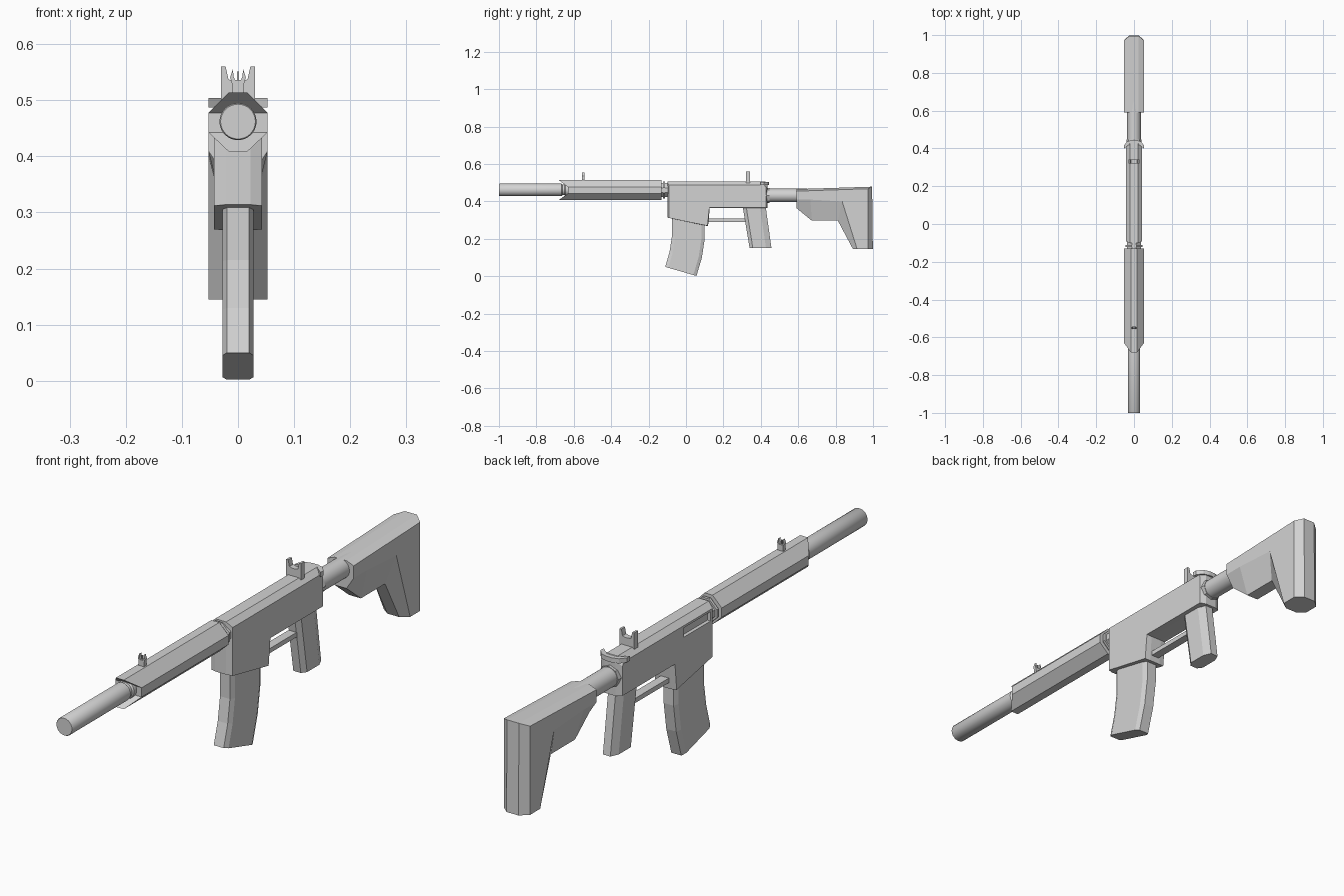
import bpy, bmesh, math

cube = bpy.data.objects.get("Cube")
if cube:
    bpy.data.objects.remove(cube, do_unlink=True)

grey = bpy.data.materials.new("light_grey")
grey.use_nodes = True
COLOR = (0.65, 0.65, 0.65, 1)
grey.diffuse_color = COLOR
grey.node_tree.nodes["Principled BSDF"].inputs["Base Color"].default_value = COLOR


def loft(name, rings, smooth=False):
    """Join matching rings of points with quads and cap both ends."""
    bm = bmesh.new()
    loops = [[bm.verts.new(p) for p in ring] for ring in rings]
    n = len(loops[0])
    for a, b in zip(loops, loops[1:]):
        for i in range(n):
            j = (i + 1) % n
            bm.faces.new((a[i], a[j], b[j], b[i]))
    bm.faces.new(loops[0])
    bm.faces.new(loops[-1])
    bmesh.ops.recalc_face_normals(bm, faces=bm.faces)
    mesh = bpy.data.meshes.new(name)
    bm.to_mesh(mesh)
    bm.free()
    obj = bpy.data.objects.new(name, mesh)
    bpy.context.collection.objects.link(obj)
    mesh.materials.append(grey)
    if smooth:
        bpy.ops.object.select_all(action='DESELECT')
        bpy.context.view_layer.objects.active = obj
        obj.select_set(True)
        bpy.ops.object.shade_smooth_by_angle(angle=math.radians(35))
    return obj


def side_body(name, inner, outer, xi, xo):
    """Body with side profile (y, z), chamfered from inner to outer profile."""
    layers = [(-xo, outer), (-xi, inner), (xi, inner), (xo, outer)]
    return loft(name, [[(x, y, z) for y, z in prof] for x, prof in layers])


def front_plate(name, prof, y0, y1):
    return loft(name, [[(x, y, z) for x, z in prof] for y in (y0, y1)])


def tube(name, stations, z0, sides=32):
    """Round part along y from (y, radius) stations."""
    ang = [2 * math.pi * i / sides for i in range(sides)]
    return loft(name, [[(r * math.cos(a), y, z0 + r * math.sin(a)) for a in ang]
                       for y, r in stations], smooth=True)


def box(name, x0, x1, y0, y1, z0, z1):
    return front_plate(name, [(x0, z0), (x1, z0), (x1, z1), (x0, z1)], y0, y1)


def mirrored(half):
    return half + [(-x, z) for x, z in reversed(half)]


# Barrel with its collar
tube("barrel", [(-1, 0.031), (-0.997, 0.033), (-0.665, 0.033), (-0.66, 0.028),
                (-0.65, 0.028), (-0.645, 0.033), (-0.6, 0.033)], 0.462)

# Eight-sided handguard with a swallowtail front
octagon = mirrored([(0.016, 0.514), (0.053, 0.477), (0.053, 0.443), (0.016, 0.408)])
guard = loft("handguard", [
    [(x, -0.63 if abs(x) > 0.03 else -0.68, z) for x, z in octagon],
    [(x, -0.13, z) for x, z in octagon]])
bm = bmesh.new()
bm.from_mesh(guard.data)
front = [f for f in bm.faces if len(f.verts) == 8 and f.calc_center_median().y < -0.5]
corners = [v for v in front[0].verts if abs(v.co.x) > 0.03]
for side in (lambda z: z > 0.46, lambda z: z < 0.46):
    pair = [v for v in corners if side(v.co.z)]
    bmesh.ops.connect_verts(bm, verts=pair)
bm.to_mesh(guard.data)
bm.free()

# Ribbed ring between handguard and receiver
for i, (y0, y1, s) in enumerate([(-0.135, -0.122, 0.72), (-0.122, -0.112, 0.86),
                                 (-0.112, -0.095, 0.72)]):
    front_plate(f"barrel_ring_{i}", [(x * s, 0.462 + (z - 0.462) * s) for x, z in octagon], y0, y1)

# Receiver with magazine well
receiver = side_body(
    "receiver",
    [(-0.1, 0.506), (0.425, 0.506), (0.437, 0.49), (0.437, 0.365),
     (0.127, 0.365), (0.118, 0.268), (-0.1, 0.314)],
    [(-0.092, 0.488), (0.42, 0.488), (0.427, 0.475), (0.427, 0.367),
     (0.125, 0.367), (0.115, 0.27), (-0.092, 0.312)],
    0.022, 0.043)

# Ejection port recess on the right side
cutter = box("port_cutter", -0.06, -0.03, -0.08, 0.075, 0.446, 0.48)
cutter.hide_render = True
cut = receiver.modifiers.new("port", 'BOOLEAN')
cut.operation = 'DIFFERENCE'
cut.object = cutter
cut.solver = 'EXACT'
bpy.context.view_layer.objects.active = receiver
bpy.ops.object.modifier_apply(modifier=cut.name)
bpy.data.objects.remove(cutter, do_unlink=True)

# Curved magazine
rows = [(-0.075, 0.33, 0.1, 0.3), (-0.075, 0.215, 0.1, 0.2),
        (-0.088, 0.13, 0.085, 0.1), (-0.111, 0.05, 0.056, 0.002)]


def magazine_ring(yf, zf, yb, zb):
    ring = []
    for x, t in [(0.02, 0), (0.028, 0.1), (0.028, 0.9), (0.02, 1)]:
        ring.append((x, yf + (yb - yf) * t, zf + (zb - zf) * t))
    return ring + [(-x, y, z) for x, y, z in reversed(ring)]


loft("magazine", [magazine_ring(*r) for r in rows])

# Trigger guard and grip
box("trigger_guard", -0.016, 0.016, 0.1, 0.33, 0.291, 0.308)
grip_plan = mirrored([(0.015, 0), (0.028, 0.15), (0.028, 0.75), (0.015, 1)])
loft("grip", [[(x, y0 + (y1 - y0) * t, z) for x, t in grip_plan]
              for y0, y1, z in [(0.302, 0.425, 0.38), (0.34, 0.457, 0.15)]])

# Charging handle, bowed toward the rear
bow = mirrored([(0.053, 0.398), (0.053, 0.416), (0.036, 0.437), (0.012, 0.444)])
bow = bow + [(-0.012, 0.428), (0.012, 0.428)]
bow = bow[:8] + [(-0.03, 0.418), (0.03, 0.418)]
loft("charging_handle", [[(x, y, z) for x, y in bow] for z in (0.487, 0.504)])

# Rear collar, buffer tube and stock
tube("rear_collar", [(0.42, 0.04), (0.447, 0.04)], 0.432, 8)
tube("buffer_tube", [(0.43, 0.036), (0.65, 0.036)], 0.432)
side_body(
    "stock",
    [(0.59, 0.466), (0.995, 0.479), (0.999, 0.145), (0.893, 0.145),
     (0.812, 0.297), (0.673, 0.297), (0.59, 0.365)],
    [(0.59, 0.455), (0.973, 0.468), (0.973, 0.145), (0.915, 0.145),
     (0.835, 0.4), (0.665, 0.41), (0.59, 0.41)],
    0.024, 0.053)

# Front sight: base, curved ears and post
box("front_sight_base", -0.011, 0.011, -0.557, -0.543, 0.51, 0.536)
for s, label in ((1, "left"), (-1, "right")):
    ear = [(0.004, 0.532), (0.011, 0.53), (0.014, 0.541), (0.009, 0.556), (0.008, 0.543)]
    front_plate(f"front_sight_ear_{label}", [(s * x, z) for x, z in ear], -0.556, -0.544)
box("front_sight_post", -0.0015, 0.0015, -0.552, -0.548, 0.53, 0.551)

# Rear sight: notched plate
front_plate("rear_sight", mirrored([(0.004, 0.534), (0.017, 0.537), (0.022, 0.56),
                                    (0.03, 0.56), (0.03, 0.5)]), 0.32, 0.341)
